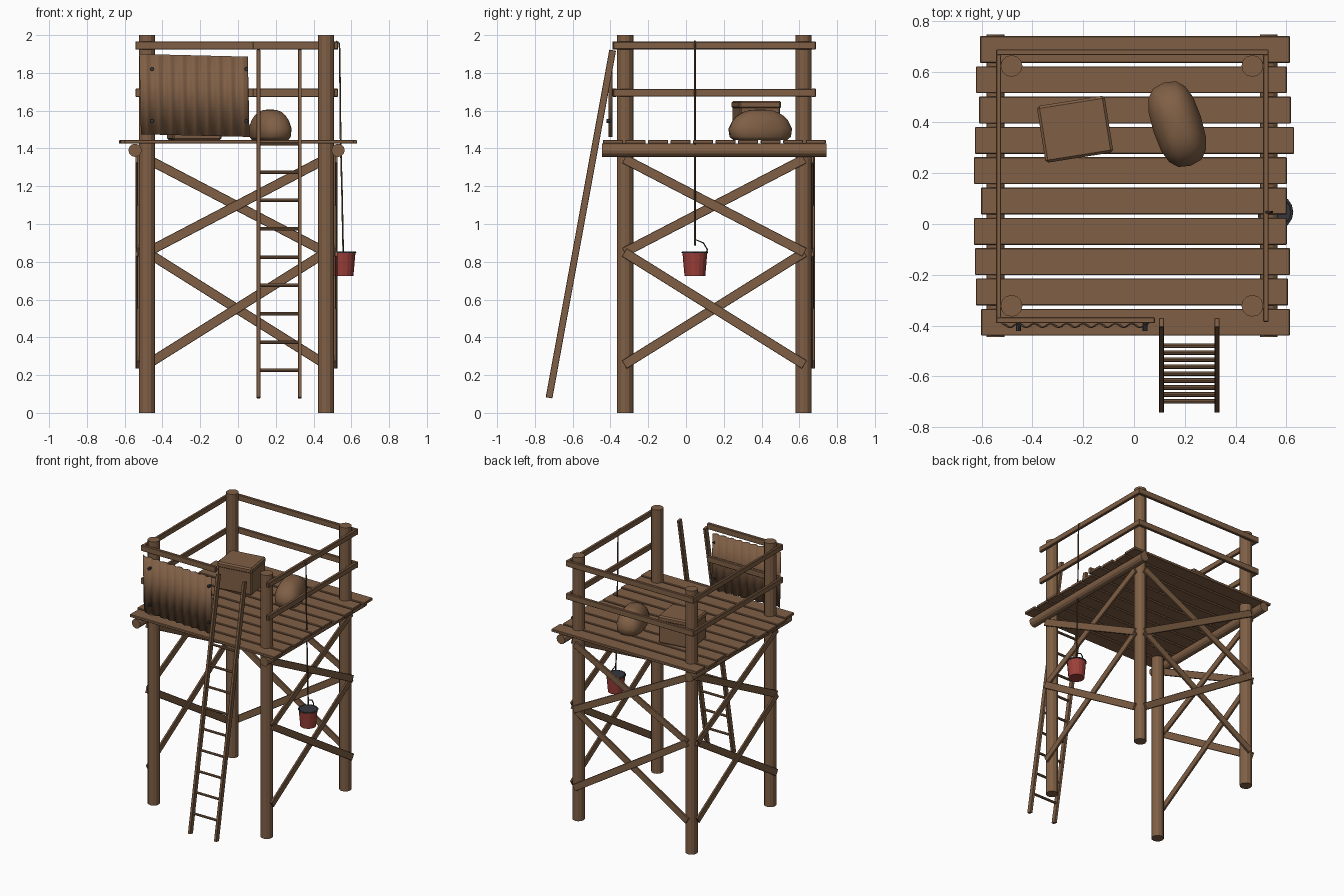
import bpy, bmesh, math
from mathutils import Vector, Matrix

if "Cube" in bpy.data.objects:
    bpy.data.objects.remove(bpy.data.objects["Cube"])


def material(name, rgb):
    m = bpy.data.materials.new(name)
    m.diffuse_color = (*rgb, 1)
    m.use_nodes = True
    m.node_tree.nodes["Principled BSDF"].inputs["Base Color"].default_value = m.diffuse_color
    return m


WOOD = material("brown wood", (0.215, 0.115, 0.060))
RED = material("bucket red", (0.33, 0.050, 0.040))
DARK = material("dark metal", (0.035, 0.038, 0.048))
ROPE = material("dark rope", (0.11, 0.065, 0.035))


def finish(name, bm, mat, bevel=0.0, smooth=False):
    me = bpy.data.meshes.new(name)
    bmesh.ops.recalc_face_normals(bm, faces=bm.faces)
    bm.to_mesh(me)
    bm.free()
    ob = bpy.data.objects.new(name, me)
    bpy.context.collection.objects.link(ob)
    me.materials.append(mat)
    if smooth:
        me.shade_smooth()
    if bevel:
        mod = ob.modifiers.new("bevel", "BEVEL")
        mod.width, mod.segments = bevel, 1
    return ob


def box(name, lo, hi, mat=WOOD, bevel=0.003):
    lo, hi = Vector(lo), Vector(hi)
    bm = bmesh.new()
    bmesh.ops.create_cube(bm, size=1, matrix=Matrix.Translation((lo + hi) / 2)
                          @ Matrix.Diagonal((*(hi - lo), 1)))
    return finish(name, bm, mat, bevel)


def rod(name, a, b, r1, r2=None, mat=WOOD, sides=12, caps=True):
    a, b = Vector(a), Vector(b)
    rot = (b - a).to_track_quat('Z', 'Y').to_matrix().to_4x4()
    bm = bmesh.new()
    bmesh.ops.create_cone(bm, cap_ends=caps, segments=sides, radius1=r1,
                          radius2=r1 if r2 is None else r2, depth=(b - a).length,
                          matrix=Matrix.Translation((a + b) / 2) @ rot)
    return finish(name, bm, mat)


def board(name, a, b, flat, width, thick):
    """Straight board from a to b; flat is the direction of its thin side."""
    a, b, n = Vector(a), Vector(b), Vector(flat)
    d = (b - a).normalized()
    w = n.cross(d).normalized()
    n = d.cross(w)
    rot = Matrix((d, w, n)).transposed().to_4x4()
    bm = bmesh.new()
    bmesh.ops.create_cube(bm, size=1, matrix=Matrix.Translation((a + b) / 2) @ rot
                          @ Matrix.Diagonal(((b - a).length, width, thick, 1)))
    return finish(name, bm, WOOD, 0.002)


def wire(name, pts, r, mat):
    cu = bpy.data.curves.new(name, 'CURVE')
    cu.dimensions, cu.bevel_depth, cu.bevel_resolution = '3D', r, 1
    cu.use_fill_caps = True
    sp = cu.splines.new('POLY')
    sp.points.add(len(pts) - 1)
    for p, co in zip(sp.points, pts):
        p.co = (*co, 1)
    cu.materials.append(mat)
    ob = bpy.data.objects.new(name, cu)
    bpy.context.collection.objects.link(ob)


XL, XR, YF, YB = -0.482, 0.466, -0.322, 0.622

# Corner posts
for i, (x, y) in enumerate([(XL, YF), (XR, YF), (XL, YB), (XR, YB)]):
    rod(f"post_{i}", (x, y, 0), (x, y, 2.0), 0.043)

# Round beams under the deck
for side, x in (("left", -0.545), ("right", 0.53)):
    rod(f"deck_beam_{side}", (x, -0.445, 1.39), (x, 0.745, 1.39), 0.035)

# Deck planks, uneven ends, back to front
ends = [(-.606, .614), (-.622, .602), (-.61, .618), (-.626, .63), (-.63, .602),
        (-.602, .602), (-.63, .602), (-.626, .614), (-.622, .606), (-.602, .614)]
for i, (x0, x1) in enumerate(ends):
    y = 0.687 - i * 0.1193
    box(f"deck_plank_{i}", (x0, y - .053, 1.425), (x1, y + .053, 1.445))

# Guard rails: the front one stops at the ladder opening
for z, tag in ((1.945, "top"), (1.695, "lower")):
    box(f"{tag}_rail_back", (-.543, .665, z - .022), (.53, .687, z + .022))
    box(f"{tag}_rail_left", (-.543, -.385, z - .02), (-.523, .685, z + .02))
    box(f"{tag}_rail_right", (.508, -.385, z - .02), (.53, .685, z + .02))
    box(f"{tag}_rail_front", (-.543, -.39, z - .022), (.082, -.367, z + .022))

# Double cross braces on left, right and back
for z0, z1, tag in ((0.255, 0.85, "lower"), (0.85, 1.345, "upper")):
    for k, (za, zb) in enumerate(((z0, z1), (z1, z0))):
        o = k * 0.006
        for side, x, s in (("left", -.530, -1), ("right", .514, 1)):
            board(f"{tag}_brace_{side}_{k}", (x + s * o, YF - .005, za),
                  (x + s * o, YB + .005, zb), (1, 0, 0), .05, .015)
        board(f"{tag}_brace_back_{k}", (XL, .67 + o, za), (XR, .67 + o, zb),
              (0, 1, 0), .05, .015)

# Ladder
def ladder_y(z):
    return -.725 + (z - .08) * .183


for side, x in (("left", .108), ("right", .327)):
    board(f"ladder_rail_{side}", (x, ladder_y(.08), .08), (x, ladder_y(1.92), 1.92),
          (1, 0, 0), .036, .02)
for i in range(9):
    z = .225 + i * .15
    rod(f"ladder_rung_{i}", (.108, ladder_y(z), z), (.327, ladder_y(z), z), .009, sides=8)

# Corrugated sheet on the front rail, hung slightly askew
bm = bmesh.new()
n, prev = 54, None
for i in range(n + 1):
    t = i / n
    x = -.523 + .575 * t
    y = -.402 + .008 * math.cos(t * 9 * math.tau)
    sag = -.014 * t
    cur = [bm.verts.new((x + .009, y, 1.475 + sag)), bm.verts.new((x, y, 1.90 + sag))]
    if prev:
        bm.faces.new((prev[0], cur[0], cur[1], prev[1]))
    prev = cur
sheet = finish("corrugated_sheet", bm, WOOD, smooth=True)
sheet.modifiers.new("thickness", "SOLIDIFY").thickness = 0.004

# Nails holding the sheet
for i, (x, z) in enumerate([(-.455, 1.82), (.044, 1.82), (-.455, 1.545), (.044, 1.545)]):
    rod(f"nail_{i}", (x, -.39, z), (x, -.421, z), .01, mat=DARK, sides=8)

# Crate with a thin lid
crate = box("crate", (-.13, -.108, 0), (.13, .108, .2), bevel=.008)
lid = box("crate_lid", (-.135, -.113, .165), (.135, .113, .207), bevel=.01)
for ob in (crate, lid):
    ob.location = (-.232, .373, 1.445)
    ob.rotation_euler.z = math.radians(9)

# Sack: boxy squashed ball with a flat underside
bm = bmesh.new()
bmesh.ops.create_uvsphere(bm, u_segments=16, v_segments=10, radius=1)
for v in bm.verts:
    c = [math.copysign(abs(a) ** .75, a) for a in v.co]
    taper = 1 - .22 * max(c[2], 0)
    v.co = (c[0] * .098 * taper, c[1] * .172 * taper, max(.06 + c[2] * .102, 0))
sack = finish("sack", bm, WOOD, smooth=True)
sack.location = (.17, .393, 1.445)
sack.rotation_euler.z = math.radians(18)

# Rope from the right rail
BX, BY = .556, .047
wire("rope", [(.52, BY, 1.968), (.537, BY, 1.955), (.541, BY, 1.7), (.543, BY, 1.45),
              (.551, BY, 1.15), (BX, BY, .885)], .005, ROPE)

# Bucket, dark rim and inside, bent handle
rod("bucket", (BX, BY, .725), (BX, BY, .85), .055, .066, RED, 16)
rod("bucket_inside", (BX, BY, .848), (BX, BY, .853), .061, mat=DARK, sides=16)
wire("bucket_rim", [(BX + .066 * math.cos(a * math.tau / 16),
                     BY + .066 * math.sin(a * math.tau / 16), .85) for a in range(17)],
     .005, DARK)
wire("bucket_handle", [(BX, BY, .885), (BX, BY + .004, .917), (BX, BY + .045, .9),
                       (BX, BY + .066, .865), (BX, BY + .06, .845)], .004, DARK)
